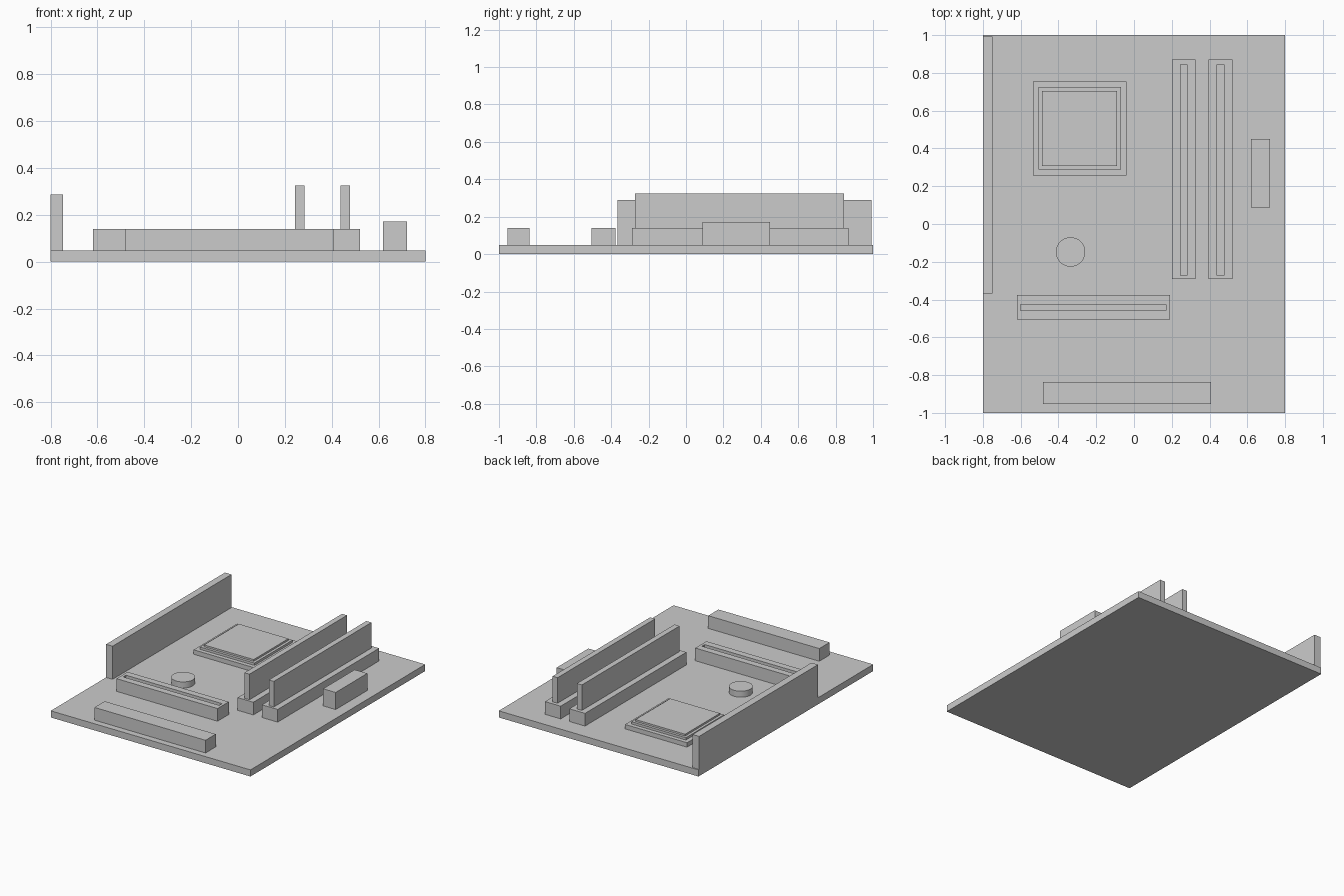
import bpy

if "Cube" in bpy.data.objects:
    bpy.data.objects.remove(bpy.data.objects["Cube"])


def box(name, x, y, z):
    """Axis-aligned box from (min, max) ranges."""
    bpy.ops.mesh.primitive_cube_add(size=1)
    ob = bpy.context.object
    ob.name = name
    ob.location = [(r[0] + r[1]) / 2 for r in (x, y, z)]
    ob.scale = [r[1] - r[0] for r in (x, y, z)]
    bpy.ops.object.transform_apply(location=False, rotation=False, scale=True)
    return ob


TOP = 0.048  # upper surface of the circuit board

# Circuit board
box("circuit_board", (-0.8, 0.8), (-1, 1), (0, TOP))

# Rear port panel along the left edge
box("port_panel", (-0.8, -0.748), (-0.367, 0.993), (TOP, 0.288))

# Processor: socket, carrier and heat-spreader lid stacked in steps
cx, cy = -0.288, 0.506
z = TOP
for name, half, top in (("processor_socket", 0.248, 0.08),
                        ("processor_carrier", 0.218, 0.097),
                        ("processor_lid", 0.199, 0.11)):
    box(name, (cx - half, cx + half), (cy - half, cy + half), (z, top))
    z = top

# Two memory slots, each holding an upright memory stick
for i, sx in enumerate((0.263, 0.458), 1):
    box(f"memory_slot_{i}", (sx - 0.063, sx + 0.063), (-0.29, 0.87), (TOP, 0.14))
    box(f"memory_stick_{i}", (sx - 0.02, sx + 0.02), (-0.273, 0.844), (0.14, 0.325))

# Power connector
box("power_connector", (0.62, 0.721), (0.088, 0.45), (TOP, 0.172))

# Expansion slot with a long groove cut in its top
slot = box("expansion_slot", (-0.62, 0.19), (-0.505, -0.377), (TOP, 0.14))
cutter = box("groove_cutter", (-0.6, 0.17), (-0.457, -0.425), (0.09, 0.2))
cutter.hide_render = True
cutter.hide_set(True)
mod = slot.modifiers.new("groove", 'BOOLEAN')
mod.operation = 'DIFFERENCE'
mod.object = cutter

# Front edge connector
box("edge_connector", (-0.482, 0.408), (-0.954, -0.837), (TOP, 0.14))

# Coin battery
bpy.ops.mesh.primitive_cylinder_add(vertices=32, radius=0.078, depth=0.092 - TOP,
                                    location=(-0.336, -0.148, (0.092 + TOP) / 2))
bpy.context.object.name = "coin_battery"
bpy.ops.object.shade_smooth_by_angle()
